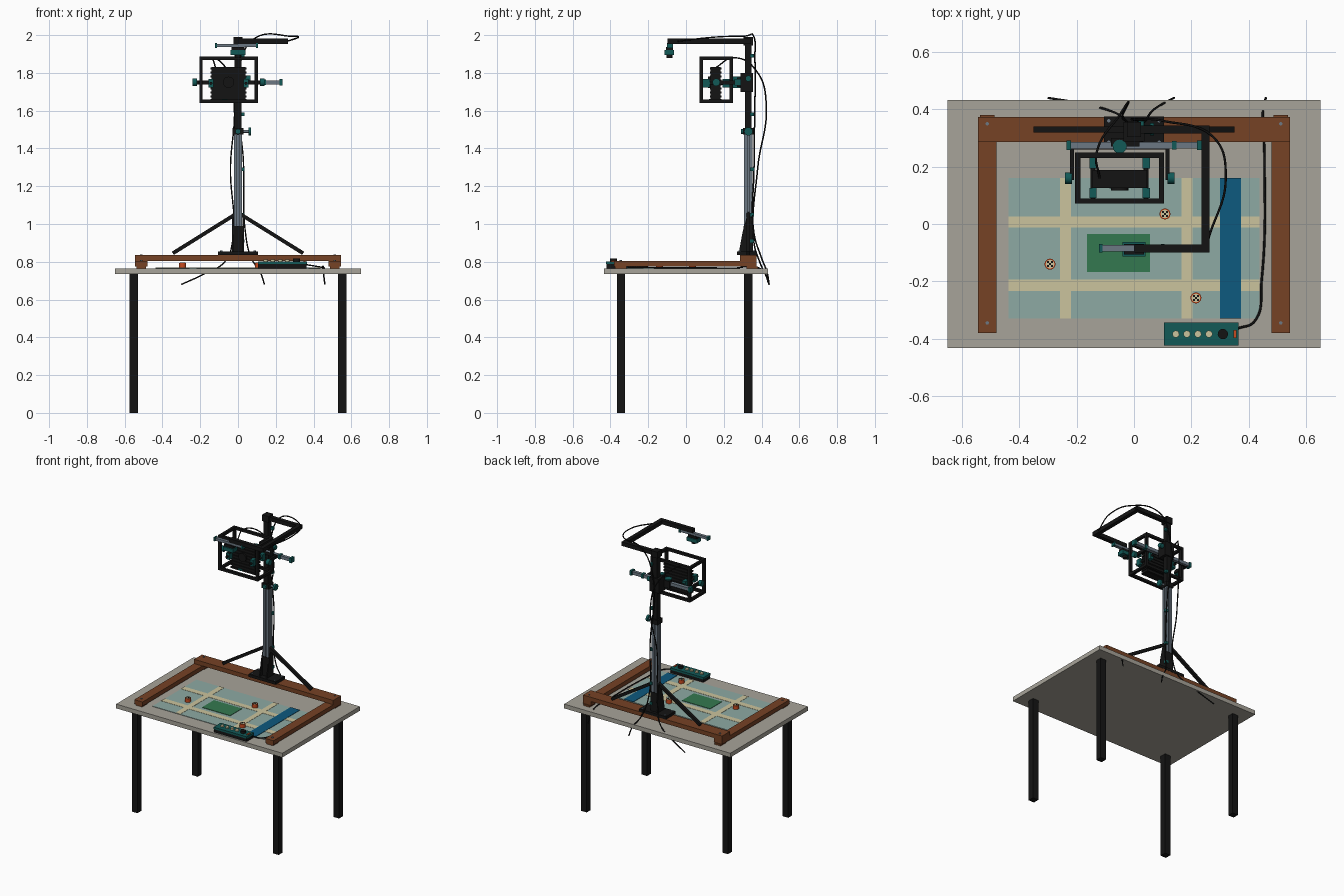
import bpy, bmesh, math
from mathutils import Vector, Matrix

default_cube = bpy.data.objects.get("Cube")
if default_cube:
    bpy.data.objects.remove(default_cube, do_unlink=True)

PALETTE = {
    "table_grey": (.39, .37, .32), "wood_brown": (.18, .054, .018),
    "map_aqua": (.27, .4, .37), "road_cream": (.6, .55, .34),
    "river_blue": (.004, .1, .21), "park_green": (.034, .19, .08),
    "clamp_teal": (.006, .1, .095), "marker_orange": (.58, .07, .014),
    "matte_black": (.007, .007, .007), "steel_grey": (.15, .19, .23),
}
materials = {}
for label, rgb in PALETTE.items():
    material = bpy.data.materials.new(label)
    material.use_nodes = True
    material.diffuse_color = (*rgb, 1)
    shader = next(n for n in material.node_tree.nodes if n.type == 'BSDF_PRINCIPLED')
    shader.inputs["Base Color"].default_value = (*rgb, 1)
    materials[label] = material

TEAL, BLACK, STEEL, WOOD, CREAM = ("clamp_teal", "matte_black", "steel_grey",
                                   "wood_brown", "road_cream")


def finish(name, color, bm):
    bmesh.ops.recalc_face_normals(bm, faces=bm.faces)
    mesh = bpy.data.meshes.new(name)
    bm.to_mesh(mesh)
    bm.free()
    mesh.materials.append(materials[color])
    mesh.shade_smooth()
    mesh.set_sharp_from_angle(angle=math.radians(35))
    obj = bpy.data.objects.new(name, mesh)
    bpy.context.collection.objects.link(obj)
    return obj


def box(name, color, at, size):
    bm = bmesh.new()
    bmesh.ops.create_cube(bm, size=1, matrix=Matrix.LocRotScale(Vector(at), None, Vector(size)))
    return finish(name, color, bm)


def beam(name, color, start, end, width):
    """Square bar between two points."""
    start, end = Vector(start), Vector(end)
    along = end - start
    turn = along.to_track_quat('Z', 'Y')
    obj = box(name, color, (0, 0, 0), (width, width, along.length))
    obj.matrix_world = Matrix.LocRotScale((start + end) / 2, turn, None)
    return obj


def rod(name, color, at, radius, length, axis='Z', sides=20):
    bm = bmesh.new()
    turn = Vector([axis == letter for letter in "XYZ"]).to_track_quat('Z', 'Y')
    bmesh.ops.create_cone(bm, cap_ends=True, segments=sides, radius1=radius, radius2=radius,
                          depth=length, matrix=Matrix.LocRotScale(Vector(at), turn, None))
    return finish(name, color, bm)


def extrude(name, color, points, offset):
    bm = bmesh.new()
    face = bm.faces.new([bm.verts.new(p) for p in points])
    moved = bmesh.ops.extrude_face_region(bm, geom=[face])["geom"]
    bmesh.ops.translate(bm, vec=offset, verts=[v for v in moved if isinstance(v, bmesh.types.BMVert)])
    return finish(name, color, bm)


def cable(name, points, radius=.004):
    curve = bpy.data.curves.new(name, 'CURVE')
    curve.dimensions = '3D'
    curve.bevel_depth, curve.bevel_resolution, curve.use_fill_caps = radius, 1, True
    spline = curve.splines.new('BEZIER')
    spline.bezier_points.add(len(points) - 1)
    for knot, point in zip(spline.bezier_points, points):
        knot.co = point
        knot.handle_left_type = knot.handle_right_type = 'AUTO'
    curve.materials.append(materials[BLACK])
    bpy.context.collection.objects.link(bpy.data.objects.new(name, curve))


# Table
TOP = .765
MAST = .33
SIDES = (("right", -1), ("left", 1))
box("table_top", "table_grey", (0, 0, .75), (1.3, .866, .03))
for side, sign in SIDES:
    for end, y in (("front", -.344), ("back", MAST)):
        box(f"{end}_{side}_table_leg", BLACK, (sign * .552, y, .3675), (.044, .044, .735))

# Wooden frame
for side, sign in SIDES:
    box(f"{side}_side_rail", WOOD, (sign * .512, -.004, .79), (.064, .754, .03))
    for end, y in (("front", -.345), ("back", .35)):
        box(f"{end}_{side}_rail_foot", WOOD, (sign * .512, y, .77), (.05, .06, .012))
        rod(f"{end}_{side}_bolt", STEEL, (sign * .512, y, .837 if y > 0 else .807), .006, .005)
box("back_beam", WOOD, (0, MAST, .82), (1.088, .087, .03))

# Flat map on the table
box("map_sheet", "map_aqua", (0, -.085, TOP), (.875, .49, .006))
for i, x in enumerate((-.239, .185)):
    box(f"long_road_{i}", CREAM, (x, -.085, TOP), (.037, .49, .009))
for i, y in enumerate((.007, -.214)):
    box(f"cross_road_{i}", CREAM, (0, y, TOP), (.875, .04, .009))
box("river", "river_blue", (.336, -.085, TOP), (.073, .49, .012))
box("park", "park_green", (-.054, -.101, TOP), (.22, .132, .012))

# Round markers with checkered tops
for i, (x, y) in enumerate(((.108, .035), (-.293, -.14), (.216, -.258))):
    rod(f"marker_{i}", "marker_orange", (x, y, .78), .019, .028)
    rod(f"marker_face_{i}", CREAM, (x, y, .794), .015, .004)
    for row in (-1, 0, 1):
        for column in (-1, 0, 1):
            if (row + column) % 2 == 0:
                box(f"marker_check_{i}", BLACK, (x + column * .007, y + row * .007, .796),
                    (.007, .007, .002))

# Control box
box("control_box", BLACK, (.235, -.384, .777), (.256, .076, .024))
box("control_panel", TEAL, (.235, -.384, .794), (.26, .08, .014))
for i in range(4):
    rod(f"small_knob_{i}", CREAM, (.146 + i * .0385, -.384, .805), .012, .012)
rod("large_knob", BLACK, (.31, -.384, .808), .018, .018)
box("power_switch", "marker_orange", (.352, -.384, .803), (.01, .028, .008))

# Mast base
box("base_plate", BLACK, (0, .322, .845), (.21, .106, .02))
box("base_socket", BLACK, (0, MAST, .92), (.06, .05, .14))
for side, sign in SIDES:
    gusset = [(.28, .85), (.352, .85), (.352, 1.05), (.325, 1.05), (.3, .96)]
    extrude(f"{side}_gusset", BLACK, [(sign * .023, y, z) for y, z in gusset], (sign * .008, 0, 0))
    beam(f"{side}_brace", BLACK, (sign * .345, MAST, .845), (0, MAST, 1.06), .02)
    for y in (.285, .36):
        rod(f"{side}_plate_bolt", STEEL, (sign * .088, y, .857), .006, .006)

# Slotted lower mast: one quarter profile turned four times
section = []
for turn in range(4):
    spin = Matrix.Rotation(turn * math.pi / 2, 3, 'Z')
    for x, y in ((.022, -.022), (.022, -.005), (.014, -.005), (.014, .005), (.022, .005)):
        section.append(spin @ Vector((x, y, 0)) + Vector((0, MAST, .86)))
extrude("lower_mast", STEEL, section, (0, 0, .63))
box("upper_mast", BLACK, (0, MAST, 1.72), (.035, .035, .5))
box("mast_collar", BLACK, (0, MAST, 1.49), (.056, .056, .034))
rod("collar_screw", STEEL, (.04, MAST, 1.49), .007, .04, 'X')
rod("collar_knob", TEAL, (.062, MAST, 1.49), .022, .014, 'X')
rod("collar_front_knob", TEAL, (0, .298, 1.49), .014, .014, 'Y')
for i, z in enumerate((.91, 1.05, 1.29, 1.58, 1.89)):
    box(f"cable_clip_{i}", TEAL, (.025, .35, z), (.02, .02, .018))

# Sliding head carriage and cross bar
box("carriage", BLACK, (0, .322, 1.75), (.075, .068, .1))
box("carriage_arm", BLACK, (-.03, .285, 1.75), (.1, .03, .05))
rod("tilt_hinge", TEAL, (-.05, .27, 1.75), .024, .06)
rod("carriage_knob", TEAL, (.05, MAST, 1.77), .016, .03, 'X')
box("cross_bar", STEEL, (0, .275, 1.75), (.44, .022, .022))
for side, sign in SIDES:
    box(f"{side}_bar_clamp", TEAL, (sign * .228, .275, 1.75), (.016, .034, .034))
box("right_bar_clamp_inner", TEAL, (.14, .275, 1.75), (.016, .03, .03))

# Yoke holding the cage
box("yoke_back", BLACK, (-.05, .268, 1.75), (.34, .016, .022))
for side, x, sign in (("right", -.217, -1), ("left", .117, 1)):
    box(f"{side}_yoke_arm", BLACK, (x, .213, 1.75), (.014, .12, .022))
    rod(f"{side}_yoke_pivot", TEAL, (x + sign * .012, .16, 1.75), .02, .024, 'X')

# Protective cage: four bars along every axis
CENTRE, HALF = Vector((-.05, .16, 1.763)), Vector((.146, .08, .114))
for axis in range(3):
    for a in (-1, 1):
        for b in (-1, 1):
            offset, size = HALF.copy(), Vector((.018, .018, .018))
            offset[axis] = 0
            offset[(axis + 1) % 3] *= a
            offset[(axis + 2) % 3] *= b
            size[axis] = HALF[axis] * 2 + .018
            box("cage_bar", BLACK, CENTRE + offset, size)

# Finned projector body with its mounts
box("projector_body", BLACK, (-.05, .157, 1.738), (.18, .052, .185))
for i in range(9):
    box(f"cooling_fin_{i}", BLACK, (-.05, .157, 1.655 + i * .021), (.19, .062, .011))
box("projector_label", TEAL, (-.07, .126, 1.657), (.03, .006, .01))
rod("projector_lens", BLACK, (-.05, .123, 1.75), .03, .012, 'Y')
for x in (-.143, .042):
    rod("mount_rod", BLACK, (x, .16, 1.745), .008, .17, 'Y')
    for y in (.108, .212):
        box("mount_block", TEAL, (x, y, 1.745), (.026, .036, .045))

# Overhead arm
ARM = 1.967
box("mast_cap", BLACK, (0, MAST, ARM), (.05, .052, .044))
box("arm_back", BLACK, (.13, MAST, ARM), (.266, .028, .028))
box("arm_side", BLACK, (.25, .117, ARM), (.028, .43, .028))
box("arm_front", BLACK, (.132, -.085, ARM), (.264, .028, .028))
box("camera_rail", STEEL, (-.01, -.085, 1.945), (.21, .022, .018))
for side, sign in SIDES:
    box(f"{side}_rail_clamp", TEAL, (sign * .108 - .008, -.085, 1.945), (.012, .03, .026))
box("camera_bracket", BLACK, (0, -.088, 1.927), (.07, .036, .022))
box("camera_body", TEAL, (0, -.088, 1.907), (.08, .05, .026))
rod("camera_lens", BLACK, (0, -.088, 1.888), .016, .018)

# Cables
cable("projector_cable", [(-.12, .16, 1.83), (-.13, .25, 1.88), (-.05, .38, 1.8),
                          (-.02, .425, 1.63), (-.04, .38, 1.3), (-.03, .36, .9),
                          (-.07, .39, .8), (-.18, .42, .735), (-.3, .44, .68)])
cable("camera_cable", [(.26, -.05, ARM), (.32, .16, 1.99), (.28, .3, 1.994), (.1, .36, 1.99),
                       (.02, .365, 1.88), (.03, .36, 1.3), (.04, .36, .95),
                       (.07, .4, .82), (.12, .43, .74), (.14, .44, .68)])
cable("control_cable", [(.36, -.365, .785), (.42, -.34, .775), (.445, -.2, .77),
                        (.455, .24, .766), (.45, .4, .76), (.46, .44, .68)])
